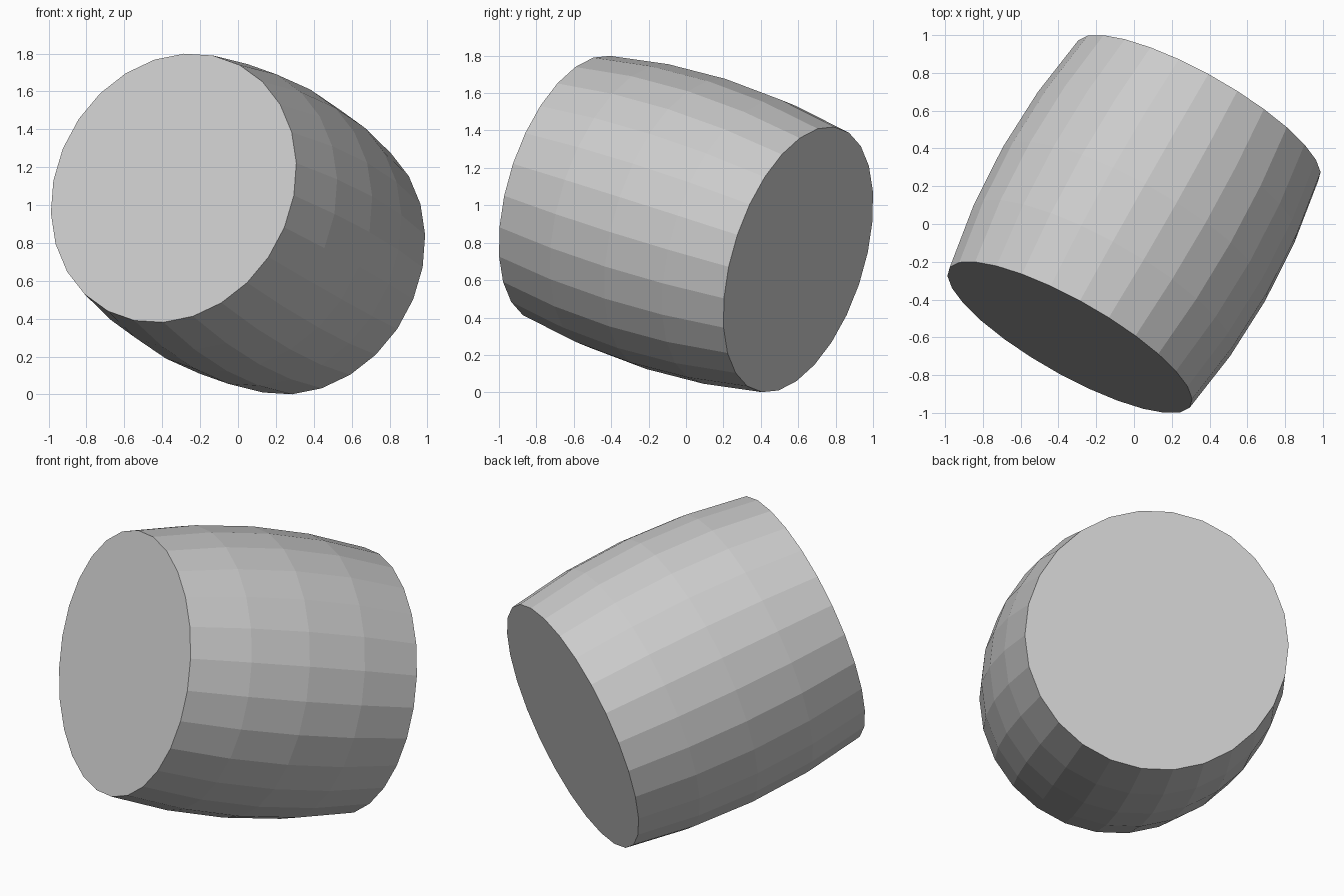
import bpy, bmesh, math
from mathutils import Vector

if "Cube" in bpy.data.objects:
    bpy.data.objects.remove(bpy.data.objects["Cube"])

SIDES, RINGS = 26, 4
END_R, BULGE = 0.737, 0.069
PHASE = -0.066
FRONT = Vector((-0.34, -0.60, 1.09))   # centre of the front cap
BACK = Vector((0.34, 0.60, 0.71))      # centre of the back cap

# Frame around the tilted axis
axis = (BACK - FRONT).normalized()
up = (Vector((0, 0, 1)) - axis * axis.z).normalized()
side = up.cross(axis).normalized()
if side.x < 0:
    side = -side

# Bulging barrel: rings along the axis, bridged by quads
bm = bmesh.new()
rings = []
for i in range(RINGS + 1):
    t = i / RINGS
    r = END_R + BULGE * (1 - (2 * t - 1) ** 2)
    c = FRONT.lerp(BACK, t)
    rings.append([bm.verts.new(c + r * (up * math.cos(a) + side * math.sin(a)))
                  for a in (PHASE + 2 * math.pi * k / SIDES for k in range(SIDES))])
for a, b in zip(rings, rings[1:]):
    for k in range(SIDES):
        n = (k + 1) % SIDES
        bm.faces.new((a[k], a[n], b[n], b[k]))

# Flat end caps
bm.faces.new(rings[0])
bm.faces.new(rings[-1])
bmesh.ops.recalc_face_normals(bm, faces=bm.faces)

mesh = bpy.data.meshes.new("barrel")
bm.to_mesh(mesh)
bm.free()

# Single plain colour
grey = bpy.data.materials.new("light grey")
grey.diffuse_color = (0.6, 0.6, 0.6, 1)
grey.use_nodes = True
grey.node_tree.nodes["Principled BSDF"].inputs["Base Color"].default_value = grey.diffuse_color
mesh.materials.append(grey)
bpy.context.collection.objects.link(bpy.data.objects.new("barrel", mesh))
